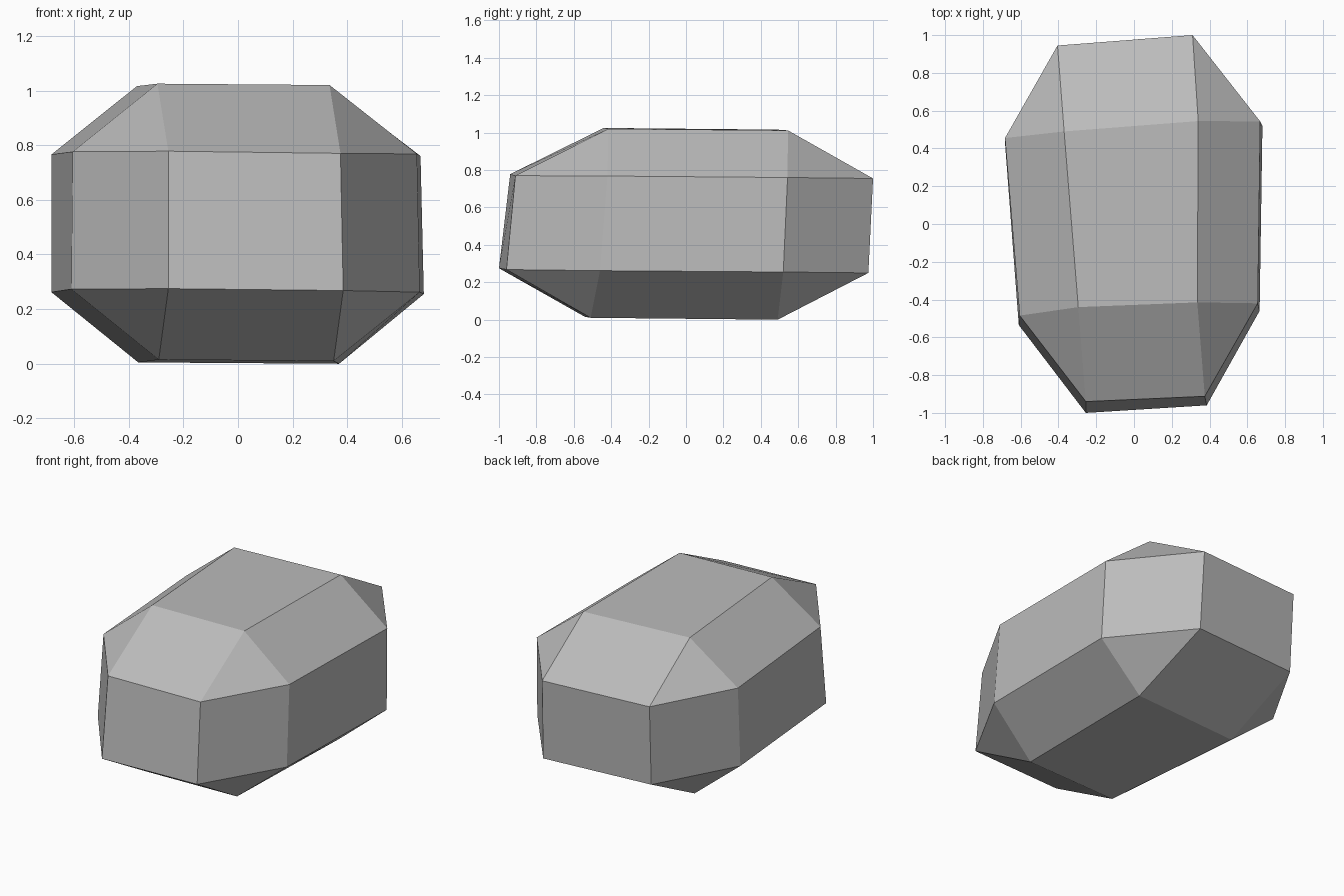
import bpy
import bmesh

if "Cube" in bpy.data.objects:
    bpy.data.objects.remove(bpy.data.objects["Cube"], do_unlink=True)

# Plain stone grey
stone = bpy.data.materials.new("stone_grey")
stone.use_nodes = True
grey = (0.5, 0.5, 0.5, 1)
stone.diffuse_color = grey
bsdf = stone.node_tree.nodes["Principled BSDF"]
bsdf.inputs["Base Color"].default_value = grey
bsdf.inputs["Roughness"].default_value = 0.9

# Cross-sections, counter-clockwise from the front right corner
bottom_cap = [(-.29, -.54, .015), (.35, -.51, .01), (.37, .49, 0), (-.365, .435, .005)]
lower_ring = [(-.255, -1, .275), (.385, -.96, .268), (.665, -.46, .262), (.68, .52, .255),
              (.32, .975, .25), (-.4, .92, .255), (-.683, .43, .262), (-.61, -.535, .273)]
upper_ring = [(-.255, -.94, .778), (.375, -.912, .77), (.655, -.42, .768), (.668, .543, .76),
              (.31, 1, .755), (-.405, .945, .76), (-.683, .455, .766), (-.605, -.485, .776)]
top_cap = [(-.295, -.44, 1.025), (.335, -.415, 1.02), (.34, .545, 1.012), (-.37, .49, 1.016)]

bm = bmesh.new()
bot, low, up, top = [[bm.verts.new(p) for p in ring]
                     for ring in (bottom_cap, lower_ring, upper_ring, top_cap)]

# Caps and the eight-sided wall
bm.faces.new(top)
bm.faces.new(bot)
for i in range(8):
    j = (i + 1) % 8
    bm.faces.new((low[i], low[j], up[j], up[i]))

# Sloping bevels with a triangle at each corner
for ring, cap in ((low, bot), (up, top)):
    for k in range(4):
        a, b, c = ring[2 * k], ring[2 * k + 1], ring[(2 * k + 2) % 8]
        nxt = cap[(k + 1) % 4]
        bm.faces.new((a, b, nxt, cap[k]))
        bm.faces.new((b, c, nxt))

bmesh.ops.recalc_face_normals(bm, faces=bm.faces)
mesh = bpy.data.meshes.new("rock")
bm.to_mesh(mesh)
bm.free()
mesh.materials.append(stone)
bpy.context.collection.objects.link(bpy.data.objects.new("rock", mesh))
